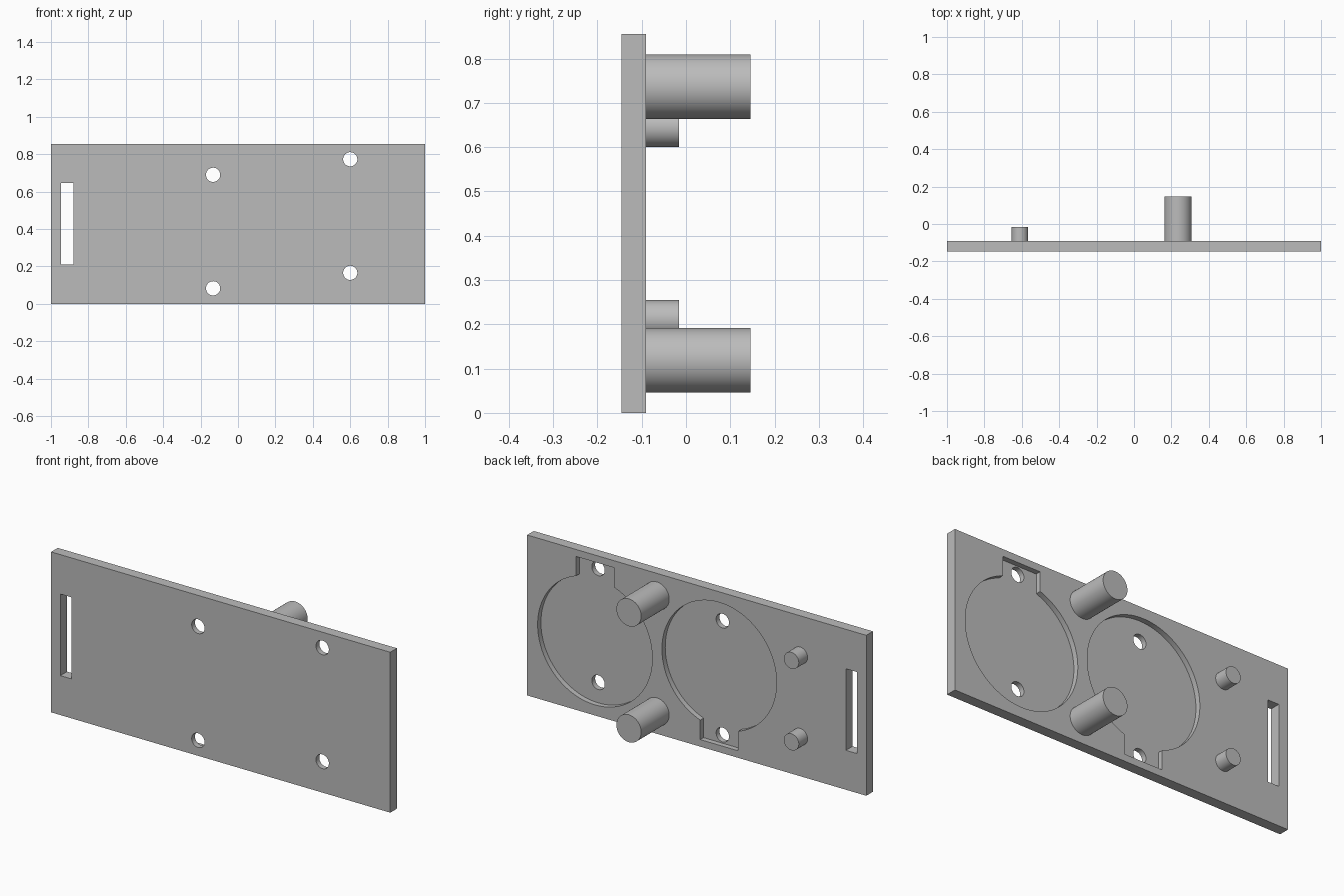
import bpy
import bmesh
import math
from mathutils import Matrix

cube = bpy.data.objects.get("Cube")
if cube:
    bpy.data.objects.remove(cube, do_unlink=True)

# Main dimensions
HEIGHT = 0.855
MID = HEIGHT / 2
FRONT, BACK, PEG_END = -0.146, -0.09, 0.146
POCKET_FLOOR = -0.118

grey = bpy.data.materials.new("plain_grey")
grey.use_nodes = True
colour = (0.5, 0.5, 0.5, 1)
grey.diffuse_color = colour
grey.node_tree.nodes["Principled BSDF"].inputs["Base Color"].default_value = colour


def make_object(name, bm):
    bmesh.ops.recalc_face_normals(bm, faces=bm.faces)
    mesh = bpy.data.meshes.new(name)
    bm.to_mesh(mesh)
    bm.free()
    mesh.materials.append(grey)
    obj = bpy.data.objects.new(name, mesh)
    bpy.context.collection.objects.link(obj)
    return obj


def box(name, x0, x1, y0, y1, z0, z1):
    bm = bmesh.new()
    size = Matrix.Diagonal((x1 - x0, y1 - y0, z1 - z0, 1))
    place = Matrix.Translation(((x0 + x1) / 2, (y0 + y1) / 2, (z0 + z1) / 2))
    bmesh.ops.create_cube(bm, size=1, matrix=place @ size)
    return make_object(name, bm)


def rod(name, x, z, radius, y0, y1, sides=64):
    bm = bmesh.new()
    place = Matrix.Translation((x, (y0 + y1) / 2, z)) @ Matrix.Rotation(math.pi / 2, 4, "X")
    bmesh.ops.create_cone(bm, cap_ends=True, segments=sides, radius1=radius,
                          radius2=radius, depth=y1 - y0, matrix=place)
    return make_object(name, bm)


def keyhole(name, x, z, radius, half_width, tip, y0, y1, up):
    """Round pocket with a square notch pointing up (1) or down (-1)."""
    start = math.asin(half_width / radius)
    steps = 96
    points = [(half_width, tip)]
    for i in range(steps + 1):
        a = start + (2 * math.pi - 2 * start) * i / steps
        points.append((radius * math.sin(a), radius * math.cos(a)))
    points.append((-half_width, tip))
    bm = bmesh.new()
    face = bm.faces.new([bm.verts.new((x + px, y0, z + up * pz)) for px, pz in points])
    grown = bmesh.ops.extrude_face_region(bm, geom=[face])
    moved = [v for v in grown["geom"] if isinstance(v, bmesh.types.BMVert)]
    bmesh.ops.translate(bm, verts=moved, vec=(0, y1 - y0, 0))
    return make_object(name, bm)


def smooth(obj):
    bpy.ops.object.select_all(action="DESELECT")
    obj.select_set(True)
    bpy.context.view_layer.objects.active = obj
    bpy.ops.object.shade_smooth_by_angle(angle=math.radians(30))


# Plate and the cutters for its pockets, screw holes and strap slot
plate = box("back_plate", -1, 1, FRONT, BACK, 0, HEIGHT)
cutters = [box("slot_cutter", -0.945, -0.88, FRONT - 0.1, BACK + 0.1, 0.21, 0.645)]
for x, up in ((0.6, 1), (-0.133, -1)):
    centre = MID - up * 0.033
    cutters.append(keyhole("pocket_cutter", x, centre, 0.338, 0.112, 0.423,
                           POCKET_FLOOR, BACK + 0.1, up))
    for offset in (0.345, -0.262):
        cutters.append(rod("hole_cutter", x, MID + up * offset, 0.038,
                           FRONT - 0.1, BACK + 0.1, 48))

for cutter in cutters:
    cutter.hide_render = True
    cut = plate.modifiers.new(cutter.name, "BOOLEAN")
    cut.operation = "DIFFERENCE"
    cut.solver = "EXACT"
    cut.object = cutter

# Bake the cuts and discard the cutters
bpy.context.view_layer.update()
graph = bpy.context.evaluated_depsgraph_get()
baked = bpy.data.meshes.new_from_object(plate.evaluated_get(graph))
plate.modifiers.clear()
plate.data = baked
for cutter in cutters:
    bpy.data.objects.remove(cutter, do_unlink=True)
smooth(plate)

# Paired pegs on the back, mirrored about the middle height
for side, sign in (("upper", 1), ("lower", -1)):
    smooth(rod(side + "_large_peg", 0.235, MID + sign * 0.309, 0.073, BACK, PEG_END))
    smooth(rod(side + "_small_peg", -0.61, MID + sign * 0.217, 0.044, BACK, -0.016))
